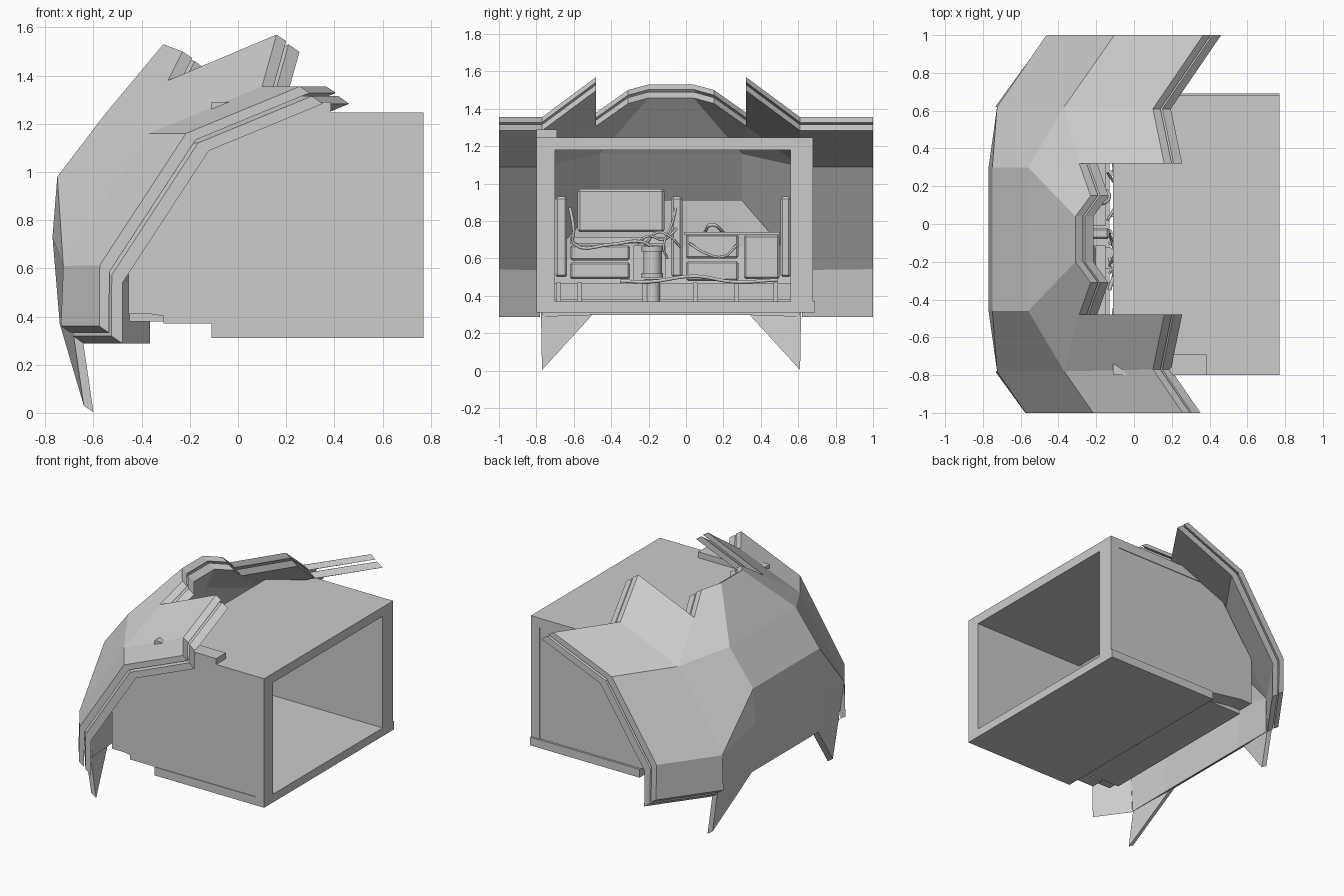
import bpy, bmesh, math
from mathutils import Vector

if "Cube" in bpy.data.objects:
    bpy.data.objects.remove(bpy.data.objects["Cube"])

MID = -0.08  # symmetry plane of the hull shell (y)


def finish(bm, name):
    bmesh.ops.recalc_face_normals(bm, faces=bm.faces)
    me = bpy.data.meshes.new(name)
    bm.to_mesh(me)
    bm.free()
    ob = bpy.data.objects.new(name, me)
    bpy.context.collection.objects.link(ob)
    return ob


def box(name, x, y, z, bevel=0):
    bm = bmesh.new()
    bmesh.ops.create_cube(bm, size=1)
    for v in bm.verts:
        v.co = [(a + b) / 2 + c * (b - a) for c, (a, b) in zip(v.co, (x, y, z))]
    ob = finish(bm, name)
    if bevel:
        m = ob.modifiers.new("bevel", 'BEVEL')
        m.width, m.segments = bevel, 1
    return ob


def prism_y(name, profile, y0, y1):
    bm = bmesh.new()
    f = bm.faces.new([bm.verts.new((x, y0, z)) for x, z in profile])
    r = bmesh.ops.extrude_face_region(bm, geom=[f], use_keep_orig=True)
    bmesh.ops.translate(bm, vec=(0, y1 - y0, 0),
                        verts=[g for g in r['geom'] if isinstance(g, bmesh.types.BMVert)])
    return finish(bm, name)


def cylinder(name, loc, r, h, seg=16):
    bpy.ops.mesh.primitive_cylinder_add(vertices=seg, radius=r, depth=h, location=loc)
    ob = bpy.context.object
    ob.name = name
    bpy.ops.object.shade_smooth_by_angle()
    return ob


def cable(name, pts, r=0.007):
    cu = bpy.data.curves.new(name, 'CURVE')
    cu.dimensions, cu.bevel_depth, cu.bevel_resolution = '3D', r, 1
    cu.resolution_u = 5
    sp = cu.splines.new('BEZIER')
    sp.bezier_points.add(len(pts) - 1)
    for b, p in zip(sp.bezier_points, pts):
        b.co = p
        b.handle_left_type = b.handle_right_type = 'AUTO'
    ob = bpy.data.objects.new(name, cu)
    bpy.context.collection.objects.link(ob)


# Faceted hull shell: half-side points (distance from middle, x, z)
P = dict(a0=(.12, -.31, 1.53), a1=(.23, -.23, 1.5), a2=(.40, -.29, 1.38),
         b=(.38, -.56, 1.23), c=(.38, -.75, .98), d=(.38, -.77, .73), e=(.38, -.74, .37),
         f=(.70, -.37, 1.16), g=(.70, -.725, .61), h=(.70, -.735, .36), t=(.69, -.64, .03),
         i=(.40, .16, 1.57), j=(.69, .10, 1.355), k=(1.1, .38, 1.355),
         l=(1.1, -.09, 1.16), m=(1.1, -.45, .615), n=(1.1, -.445, .36))
SIDE = ["a0 a1 a2 b", "a2 i j f", "a2 f b", "b f g c", "c g d",
        "f j k l", "f l m g", "g m n h"]
FIN = "d g t e"
CENTRE = ["a0 b", "b c", "c d", "d e"]


def shell(name, shift, thick, fins):
    bm = bmesh.new()
    vs = {}
    for key, (v, x, z) in P.items():
        if key == 't' and not fins:
            v, x, z = .69, -.73, .36
        for s in (1, -1):
            vs[key, s] = bm.verts.new(Vector((x, MID + s * v, z)) + shift)
    for face in SIDE + [FIN]:
        for s in (1, -1):
            bm.faces.new([vs[k, s] for k in face.split()])
    for pair in CENTRE:
        p, q = pair.split()
        bm.faces.new([vs[p, 1], vs[q, 1], vs[q, -1], vs[p, -1]])
    bmesh.ops.recalc_face_normals(bm, faces=bm.faces)
    r = bmesh.ops.extrude_face_region(bm, geom=list(bm.faces), use_keep_orig=True)
    bmesh.ops.translate(bm, vec=thick,
                        verts=[g for g in r['geom'] if isinstance(g, bmesh.types.BMVert)])
    # trim both ends flat
    for s in (1, -1):
        bmesh.ops.bisect_plane(bm, geom=bm.verts[:] + bm.edges[:] + bm.faces[:],
                               plane_co=(0, s, 0), plane_no=(0, s, 0), clear_outer=True)
        bmesh.ops.holes_fill(bm, edges=[e for e in bm.edges if e.is_boundary])
    return finish(bm, name)


shell("outer_shell", Vector((0, 0, 0)), Vector((.04, 0, -.027)), True)
shell("inner_shell", Vector((.05, 0, -.04)), Vector((.045, 0, -.032)), False)

# Open compartment: walls, floor, roof and end frame
wall = [(-.455, .41), (-.36, .41), (-.11, .37), (-.11, .31), (.755, .31),
        (.755, 1.24), (-.11, 1.24), (-.455, .75)]
prism_y("front_wall", wall, -.795, -.70)
prism_y("back_wall", wall, .56, .675)
box("floor", (-.11, .77), (-.80, .69), (.31, .37))
box("roof", (-.11, .77), (-.80, .68), (1.18, 1.247))
box("front_post", (.70, .77), (-.80, -.70), (.37, 1.18))
box("back_post", (.70, .77), (.56, .68), (.37, 1.18))
box("roof_rail", (-.11, .385), (-.80, -.69), (1.24, 1.29))
box("front_wall_foot", (-.31, -.11), (-.795, -.70), (.37, .42))

# Machinery deck with ribs
box("deck", (-.45, -.13), (-.70, .56), (.38, .465))
for y in (-.68, -.57, -.22, .05, .27, .48):
    box("deck_rib", (-.16, -.11), (y - .012, y + .012), (.37, .47))

# Upright rack plates
for y0, y1 in ((-.70, -.635), (-.08, -.02), (.505, .56)):
    box("rack_plate", (-.42, -.13), (y0, y1), (.50, .93), .012)

# Equipment boxes
box("tall_housing", (-.45, -.20), (-.58, -.115), (.74, .97), .012)
box("shelf", (-.44, -.15), (-.62, -.11), (.68, .715))
box("upper_drawer", (-.42, -.16), (-.62, -.30), (.59, .67), .01)
box("lower_drawer", (-.42, -.15), (-.62, -.30), (.49, .58), .01)
box("relay_case", (-.42, -.17), (-.28, -.11), (.48, .67))
box("control_case", (-.42, -.16), (.0, .28), (.60, .73), .01)
box("battery_case", (-.42, -.17), (.0, .28), (.48, .585), .01)
box("side_case", (-.42, -.15), (.31, .50), (.49, .725), .01)
box("right_shelf", (-.43, -.15), (-.01, .50), (.725, .74))

# Pump column
cylinder("pump_base", (-.14, -.18, .43), .042, .12)
cylinder("pump_body", (-.14, -.18, .58), .048, .13)
for z in (.51, .65):
    cylinder("pump_collar", (-.14, -.18, z), .058, .025)

# Cables
cable("cable", [(-.13, -.62, .87), (-.10, -.60, .75), (-.12, -.60, .68), (-.10, -.40, .675),
                (-.11, -.24, .69), (-.13, -.18, .66)], .009)
cable("cable", [(-.13, -.26, .68), (-.09, -.2, .72), (-.11, -.12, .70), (-.13, -.05, .76)])
cable("cable", [(-.13, -.22, .67), (-.10, -.15, .74), (-.09, -.09, .72), (-.13, -.03, .66)])
cable("cable", [(-.14, .02, .68), (-.10, .1, .63), (-.10, .2, .61), (-.14, .27, .67)])
cable("cable", [(-.13, -.35, .48), (-.09, -.2, .475), (-.09, .05, .505), (-.1, .25, .475),
                (-.13, .49, .485)], .01)
cable("cable", [(-.13, -.1, .6), (-.1, -.12, .66), (-.12, -.07, .8), (-.14, -.05, .9)])
cable("cable", [(-.2, .1, .74), (-.13, .14, .78), (-.18, .2, .74)], .009)
